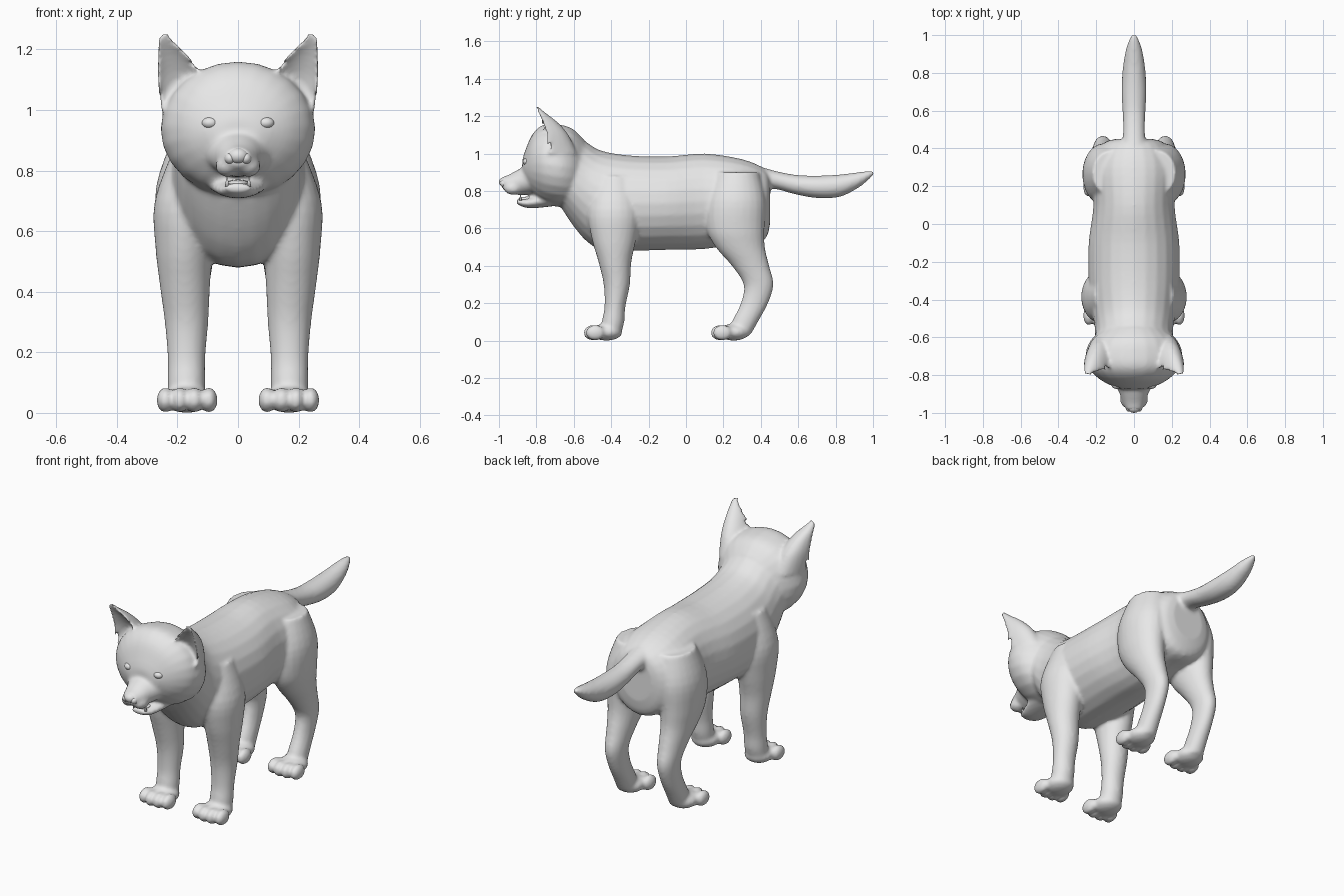
import bpy, bmesh
from math import cos, sin, tau
from mathutils import Matrix, Vector

cube = bpy.data.objects.get("Cube")
if cube:
    bpy.data.objects.remove(cube, do_unlink=True)

grey = bpy.data.materials.new("light_grey")
grey.use_nodes = True
grey.diffuse_color = (0.8, 0.8, 0.8, 1)
grey.node_tree.nodes["Principled BSDF"].inputs["Base Color"].default_value = grey.diffuse_color


def smooth_rows(rows, steps=4):
    """Catmull-Rom interpolation between cross-sections."""
    result = []
    for i in range(len(rows) - 1):
        before, start = rows[max(i - 1, 0)], rows[i]
        end, after = rows[i + 1], rows[min(i + 2, len(rows) - 1)]
        for k in range(steps):
            t = k / steps
            result.append([
                b + (c - a) * t / 2 + (a - 2.5 * b + 2 * c - d / 2) * t * t
                + (3 * (b - c) + d - a) / 2 * t ** 3
                for a, b, c, d in zip(before, start, end, after)])
    return result + [list(rows[-1])]


def loft(bm, rows, axis, side=1, dent=None, count=24):
    """Skin ellipses; a row is (position on axis, x, other centre, x radius, other radius)."""
    rings = []
    for pos, x, other, rx, ro in smooth_rows(rows):
        ring = []
        for k in range(count):
            a = tau * k / count
            s = sin(a)
            if dent is not None and s < 0:
                s *= -dent            # hollow front of a cupped section
            px, po = side * (x + rx * cos(a)), other + ro * s
            ring.append(bm.verts.new((px, pos, po) if axis == "y" else (px, po, pos)))
        rings.append(ring)
    for low, high in zip(rings, rings[1:]):
        for k in range(count):
            n = (k + 1) % count
            bm.faces.new((low[k], low[n], high[n], high[k]))
    bm.faces.new(rings[0][::-1])
    bm.faces.new(rings[-1])


def ball(bm, centre, radii):
    matrix = Matrix.Translation(Vector(centre)) @ Matrix.Diagonal((*radii, 1))
    bmesh.ops.create_uvsphere(bm, u_segments=24, v_segments=14, radius=1, matrix=matrix)


def finish(bm, name):
    bmesh.ops.recalc_face_normals(bm, faces=bm.faces)
    for face in bm.faces:
        face.smooth = True
    mesh = bpy.data.meshes.new(name)
    bm.to_mesh(mesh)
    bm.free()
    mesh.materials.append(grey)
    obj = bpy.data.objects.new(name, mesh)
    bpy.context.collection.objects.link(obj)
    return obj


# Cross-sections along y: torso, head, muzzle, jaw and tail
torso = [(.45, 0, .75, .1, .12), (.42, 0, .73, .17, .19), (.3, 0, .745, .225, .225),
         (.1, 0, .745, .215, .255), (-.1, 0, .735, .24, .25), (-.3, 0, .735, .24, .255),
         (-.45, 0, .75, .225, .265), (-.53, 0, .795, .21, .265),
         (-.6, 0, .86, .205, .25), (-.66, 0, .91, .19, .21)]
head = [(-.55, 0, .92, .16, .16), (-.61, 0, .925, .225, .21), (-.68, 0, .935, .255, .22),
        (-.76, 0, .945, .24, .21), (-.82, 0, .945, .185, .16),
        (-.86, 0, .93, .11, .085), (-.875, 0, .92, .06, .045)]
muzzle = [(-.74, 0, .87, .14, .09), (-.82, 0, .865, .115, .082), (-.89, 0, .848, .08, .07),
          (-.95, 0, .84, .058, .046), (-.985, 0, .845, .04, .03)]
jaw = [(-.7, 0, .765, .11, .045), (-.79, 0, .745, .085, .035),
       (-.86, 0, .735, .062, .024), (-.905, 0, .744, .038, .014)]
tail = [(.37, 0, .86, .09, .08), (.46, 0, .862, .06, .05), (.58, 0, .835, .06, .052),
        (.7, 0, .822, .066, .06), (.82, 0, .828, .06, .06), (.92, 0, .858, .044, .042),
        (.985, 0, .888, .022, .02), (1.005, 0, .897, .008, .008)]

# Cross-sections along z: legs and ears
front_leg = [(.88, .13, -.38, .08, .1), (.7, .17, -.385, .105, .14), (.55, .178, -.385, .095, .12),
             (.42, .175, -.38, .083, .088), (.3, .17, -.37, .072, .07),
             (.18, .17, -.38, .062, .056), (.1, .17, -.39, .062, .06), (.03, .17, -.4, .06, .05)]
hind_leg = [(.9, .12, .27, .1, .12), (.75, .155, .265, .115, .16), (.6, .168, .265, .1, .155),
            (.5, .167, .29, .085, .132), (.4, .165, .345, .067, .1), (.3, .165, .388, .053, .08),
            (.2, .165, .366, .048, .073), (.1, .165, .315, .052, .07), (.03, .165, .285, .055, .06)]
ear = [(1, .17, -.74, .085, .16), (1.1, .19, -.763, .077, .135), (1.17, .212, -.784, .056, .095),
       (1.22, .234, -.798, .033, .045), (1.252, .245, -.806, .015, .017)]

# Body: all fleshy parts fused into one soft skin
bm = bmesh.new()
for rows in (torso, head, muzzle, jaw, tail):
    loft(bm, rows, "y")
for side in (-1, 1):
    loft(bm, ear, "z", side, dent=.35)
    for leg, paw_y in ((front_leg, -.445), (hind_leg, .235)):
        loft(bm, leg, "z", side)
        paw_x = side * .168
        ball(bm, (paw_x, paw_y + .02, .045), (.078, .085, .045))
        for toe in (-1.5, -.5, .5, 1.5):
            reach = .058 - .012 * abs(toe)
            ball(bm, (paw_x + toe * .048, paw_y - reach, .042), (.029, .052, .042))
    # Upper lip swelling beside the nose
    ball(bm, (side * .035, -.925, .815), (.04, .05, .036))
body = finish(bm, "body")
remesh = body.modifiers.new("fuse", "REMESH")
remesh.mode = "VOXEL"
remesh.voxel_size = .01
remesh.use_smooth_shade = True
soften = body.modifiers.new("soften", "SMOOTH")
soften.factor = .5
soften.iterations = 6

# Nose with two nostril wings
bm = bmesh.new()
ball(bm, (0, -.965, .848), (.036, .035, .028))
for side in (-1, 1):
    ball(bm, (side * .026, -.968, .84), (.019, .026, .02))
finish(bm, "nose")

# Tongue
bm = bmesh.new()
ball(bm, (0, -.84, .757), (.036, .055, .013))
finish(bm, "tongue")

# Eyes and lower fangs
for side, label in ((-1, "right"), (1, "left")):
    bm = bmesh.new()
    ball(bm, (side * .092, -.848, .957), (.028, .025, .02))
    finish(bm, label + "_eye")
    bm = bmesh.new()
    bmesh.ops.create_cone(bm, cap_ends=True, segments=10, radius1=.008, radius2=.001, depth=.034,
                          matrix=Matrix.Translation((side * .036, -.885, .765)))
    finish(bm, label + "_fang")
